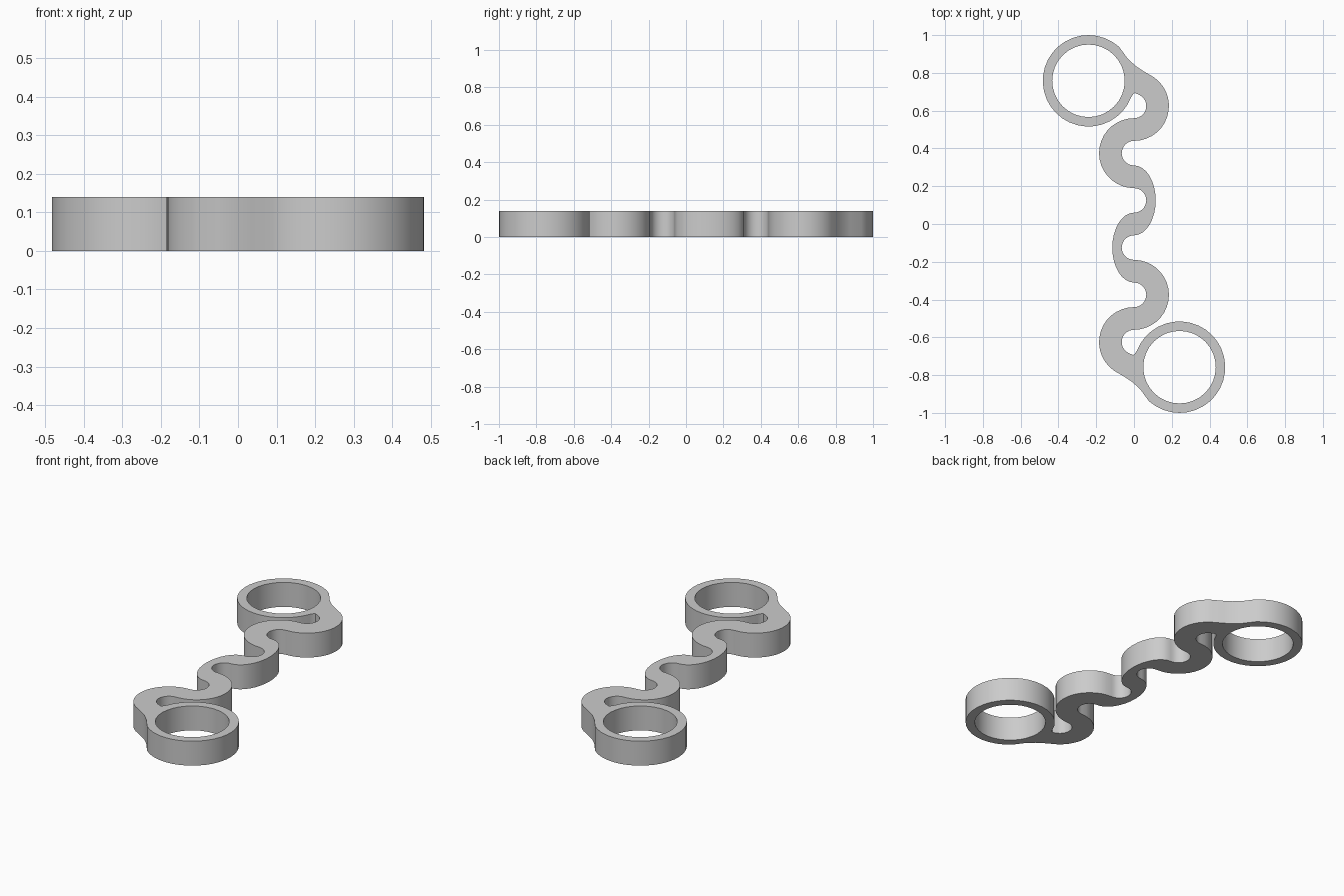
import bpy
from math import cos, sin, pi, radians

cube = bpy.data.objects.get("Cube")
if cube:
    bpy.data.objects.remove(cube)

HEIGHT = 0.14
PITCH = 0.25                     # spacing of the serpentine bends
INNER, OUTER, SLIM = 0.065, 0.185, 0.115
RING_X, RING_Y, RING_R, HOLE_R = -0.241, 0.758, 0.242, 0.192


def arc(cx, cy, rx, ry, start, end, steps):
    """Points along an elliptical arc, angles in degrees."""
    angles = [radians(start + (end - start) * i / steps) for i in range(steps + 1)]
    return [(cx + rx * cos(a), cy + ry * sin(a)) for a in angles]


def half_turn(points):
    return [(-x, -y) for x, y in points]


low, mid, high = PITCH / 2, PITCH * 1.5, PITCH * 2.5

# Right-hand edge of the spring, going up
half = arc(0, low, SLIM, OUTER, -90, 90, 16)
half += arc(0, mid, INNER, INNER, 270, 90, 14)
half += arc(0, high, OUTER, OUTER, -90, 55, 14)
# Concave blend into the ring, then round the ring
half += [(0.05, 0.809), (0.008, 0.837), (-0.035, 0.878)]
half += arc(RING_X, RING_Y, RING_R, RING_R, 48, 339, 28)
# Slot beside the ring, then the left-hand edge going down
half += [(-0.004, 0.688), (0.005, 0.694)]
half += arc(0, high, INNER, INNER, 72, -90, 14)
half += arc(0, mid, OUTER, OUTER, 90, 270, 18)
half += arc(0, low, INNER, INNER, 90, -90, 14)

hole = arc(RING_X, RING_Y, HOLE_R, HOLE_R, 0, 360, 32)[:-1]


def add_loop(curve, points):
    """Closed loop, dropping points that repeat their neighbour."""
    loop = [p for i, p in enumerate(points)
            if (p[0] - points[i - 1][0]) ** 2 + (p[1] - points[i - 1][1]) ** 2 > 1e-8]
    spline = curve.splines.new("POLY")
    spline.points.add(len(loop) - 1)
    for point, (x, y) in zip(spline.points, loop):
        point.co = (x, y, 0, 1)
    spline.use_cyclic_u = True


# Flat profile with two ring holes, extruded to full height
curve = bpy.data.curves.new("link_profile", "CURVE")
curve.dimensions = "2D"
curve.fill_mode = "BOTH"
curve.extrude = HEIGHT / 2
add_loop(curve, half + half_turn(half))
add_loop(curve, hole)
add_loop(curve, half_turn(hole))

grey = bpy.data.materials.new("plain_grey")
grey.use_nodes = True
colour = (0.6, 0.6, 0.6, 1)
grey.diffuse_color = colour
grey.node_tree.nodes["Principled BSDF"].inputs["Base Color"].default_value = colour
curve.materials.append(grey)

link = bpy.data.objects.new("spring_link_with_rings", curve)
bpy.context.collection.objects.link(link)
link.location.z = HEIGHT / 2

bpy.ops.object.select_all(action="DESELECT")
link.select_set(True)
bpy.context.view_layer.objects.active = link
bpy.ops.object.convert(target="MESH")

# Weld caps to walls and smooth the curved sides
bpy.ops.object.mode_set(mode="EDIT")
bpy.ops.mesh.select_all(action="SELECT")
bpy.ops.mesh.remove_doubles(threshold=0.0005)
bpy.ops.mesh.normals_make_consistent(inside=False)
bpy.ops.object.mode_set(mode="OBJECT")
bpy.ops.object.shade_smooth_by_angle(angle=radians(35))
